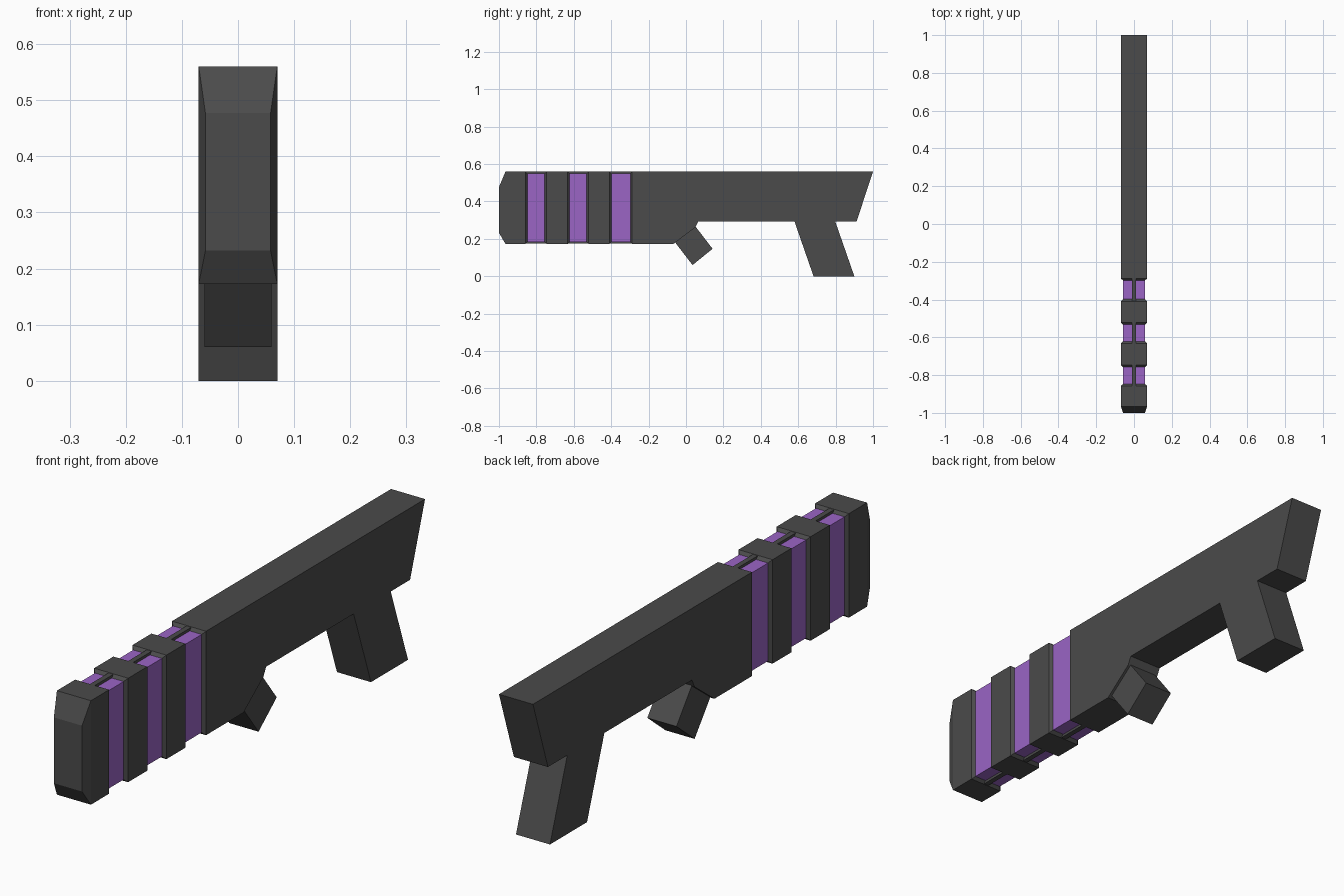
import bpy, bmesh

if "Cube" in bpy.data.objects:
    bpy.data.objects.remove(bpy.data.objects["Cube"])


def material(name, rgb):
    m = bpy.data.materials.new(name)
    m.diffuse_color = (*rgb, 1)
    m.use_nodes = True
    m.node_tree.nodes["Principled BSDF"].inputs["Base Color"].default_value = m.diffuse_color
    return m


GREY = material("charcoal grey", (0.070, 0.070, 0.070))
PURPLE = material("purple", (0.325, 0.128, 0.56))
W, TOP, BOT = 0.07, 0.56, 0.173   # half width and barrel height range
BEV = 0.011


def finish(bm, name, mat):
    bmesh.ops.recalc_face_normals(bm, faces=bm.faces)
    me = bpy.data.meshes.new(name)
    bm.to_mesh(me)
    bm.free()
    me.materials.append(mat)
    ob = bpy.data.objects.new(name, me)
    bpy.context.collection.objects.link(ob)
    return ob


def prism(profile, hw):
    """Side profile (y, z) extruded across x."""
    bm = bmesh.new()
    f = bm.faces.new([bm.verts.new((-hw, y, z)) for y, z in profile])
    r = bmesh.ops.extrude_face_region(bm, geom=[f])
    for v in r["geom"]:
        if isinstance(v, bmesh.types.BMVert):
            v.co.x = hw
    return bm


def loft(name, sections, mat):
    """Rectangular sections (y, half width, z low, z high) joined along y."""
    bm = bmesh.new()
    rings = [[bm.verts.new(c) for c in
              ((-w, y, a), (w, y, a), (w, y, b), (-w, y, b))]
             for y, w, a, b in sections]
    for p, q in zip(rings, rings[1:]):
        for i in range(4):
            j = (i + 1) % 4
            bm.faces.new((p[i], p[j], q[j], q[i]))
    bm.faces.new(rings[0])
    bm.faces.new(rings[-1])
    return finish(bm, name, mat)


def full(y):
    return (y, W, BOT, TOP)


def small(y):
    return (y, W - BEV, BOT + BEV, TOP - BEV)


# Receiver with pistol grip in one profile
body = prism([(-0.288, BOT), (-0.067, BOT), (0.05, 0.262), (0.065, 0.293),
              (0.58, 0.293), (0.682, 0), (0.90, 0), (0.798, 0.293),
              (0.912, 0.293), (1.0, TOP), (-0.288, TOP)], W)
# Bevelled front end of the receiver
front = min(body.faces, key=lambda f: f.calc_center_median().y)
ext = bmesh.ops.extrude_discrete_faces(body, faces=[front])["faces"][0]
mid = (BOT + TOP) / 2
for v in ext.verts:
    v.co.x -= BEV if v.co.x > 0 else -BEV
    v.co.z -= BEV if v.co.z > mid else -BEV
    v.co.y = -0.298
finish(body, "receiver_and_grip", GREY)

# Slanted foregrip
finish(prism([(-0.065, 0.19), (0.035, 0.06), (0.142, 0.147), (0.04, 0.28)],
             0.06), "foregrip", GREY)

# Muzzle block with chamfered nose
loft("muzzle", [(-1.0, 0.058, 0.232, 0.477), full(-0.965),
                full(-0.858), small(-0.848)], GREY)

# Barrel rings with bevelled ends
for n, (a, b) in enumerate([(-0.757, -0.622), (-0.532, -0.398)]):
    loft(f"barrel_ring_{n + 1}",
         [small(a), full(a + BEV), full(b - BEV), small(b)], GREY)

# Purple glowing bands and the thin grey spine between the rings
for n, (a, b) in enumerate([(-0.848, -0.757), (-0.622, -0.532),
                            (-0.398, -0.298)]):
    loft(f"purple_band_{n + 1}", [small(a), small(b)], PURPLE)
    loft(f"spine_{n + 1}", [(a - 0.01, 0.01, BOT + 0.001, TOP - 0.001),
                            (b + 0.01, 0.01, BOT + 0.001, TOP - 0.001)], GREY)
